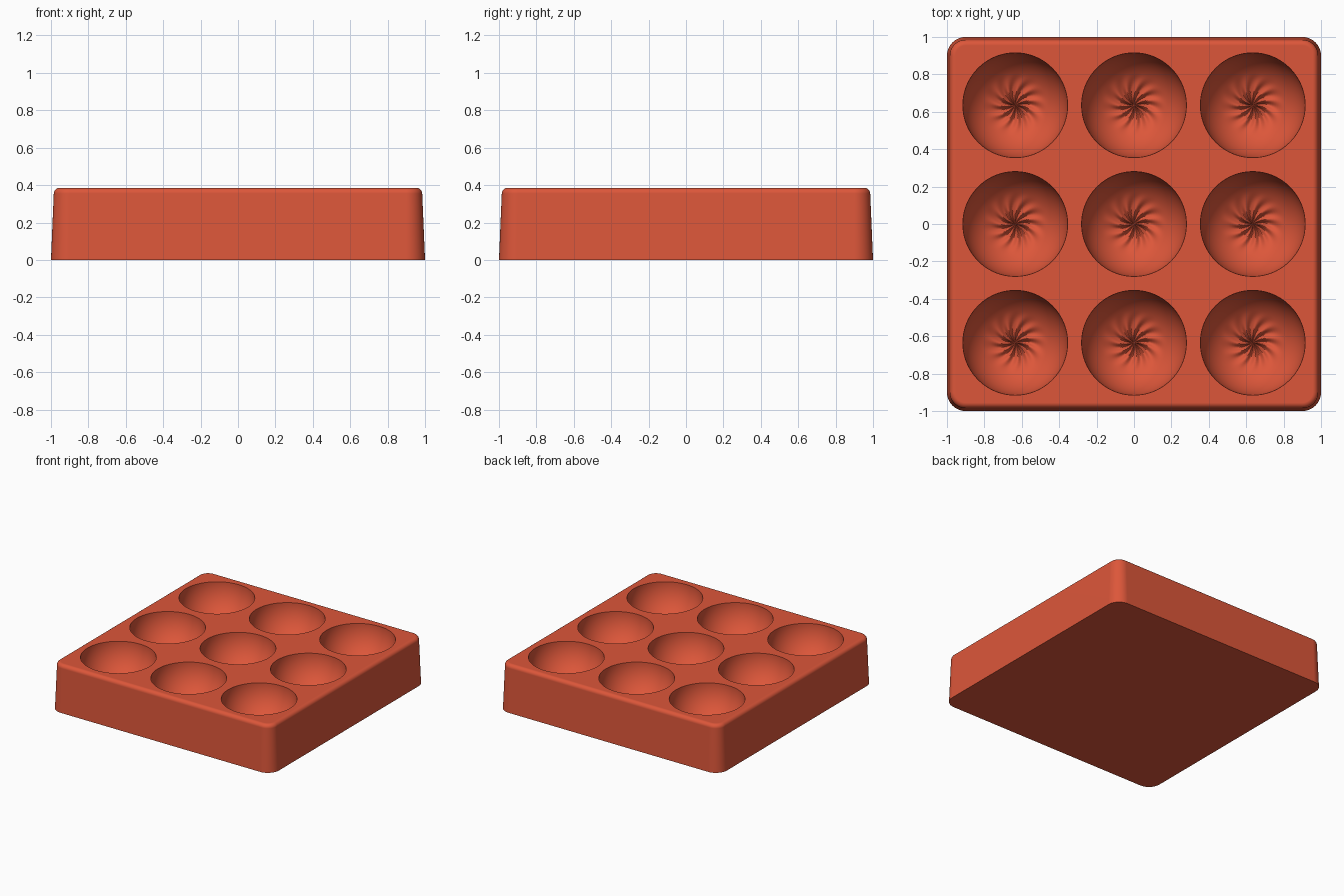
import bpy
import bmesh
import math

cube = bpy.data.objects.get("Cube")
if cube:
    bpy.data.objects.remove(cube, do_unlink=True)

HEIGHT = 0.385
BOWL_RADIUS = 0.28
SPACING = 0.635
BLADES = 11

red = bpy.data.materials.new("terracotta red")
red.use_nodes = True
color = (0.72, 0.094, 0.042, 1)
red.diffuse_color = color
red.node_tree.nodes["Principled BSDF"].inputs["Base Color"].default_value = color


def finish(bm, name):
    bmesh.ops.recalc_face_normals(bm, faces=bm.faces)
    mesh = bpy.data.meshes.new(name)
    bm.to_mesh(mesh)
    bm.free()
    mesh.materials.append(red)
    obj = bpy.data.objects.new(name, mesh)
    bpy.context.collection.objects.link(obj)
    return obj


def bridge(bm, a, b):
    for i in range(len(a)):
        j = (i + 1) % len(a)
        bm.faces.new((a[i], a[j], b[j], b[i]))


def rounded_ring(bm, half, radius, z, steps=10):
    verts = []
    for corner, (sx, sy) in enumerate([(1, 1), (-1, 1), (-1, -1), (1, -1)]):
        for i in range(steps + 1):
            a = (corner + i / steps) * math.pi / 2
            verts.append(bm.verts.new((sx * (half - radius) + radius * math.cos(a),
                                       sy * (half - radius) + radius * math.sin(a), z)))
    return verts


def swirl_depth(r, angle):
    # Curved ridges that fade out toward the bowl wall and the centre
    t = r / 0.17
    fade = math.sin(math.pi * t ** 0.7) ** 1.3 if 0 < t < 1 else 0
    return 0.011 * fade * math.cos(BLADES * (angle + 3.2 * r))


def add_bowl(bm, cx, cy, segments=132, rings=32):
    lid = 0.05
    loops = []
    for k in range(1, rings + 1):
        polar = k / rings * math.pi / 2
        r = BOWL_RADIUS * math.sin(polar)
        z = HEIGHT - BOWL_RADIUS * math.cos(polar)
        loop = []
        for i in range(segments):
            a = i / segments * math.tau
            loop.append(bm.verts.new((cx + r * math.cos(a), cy + r * math.sin(a),
                                      z + swirl_depth(r, a))))
        loops.append(loop)
    # Straight collar above the rim so the cut passes cleanly through the top
    loops.append([bm.verts.new((v.co.x, v.co.y, HEIGHT + lid)) for v in loops[-1]])
    for a, b in zip(loops, loops[1:]):
        bridge(bm, a, b)
    bm.faces.new(loops[-1])
    tip = bm.verts.new((cx, cy, HEIGHT - BOWL_RADIUS))
    for i in range(segments):
        bm.faces.new((tip, loops[0][i], loops[0][(i + 1) % segments]))


# Tapered block with rounded corners and a soft top edge
bm = bmesh.new()
soft = 0.03
profile = [(1.0, 0)]
for i in range(7):
    a = i / 6 * math.pi / 2
    profile.append((0.985 - soft * (1 - math.cos(a)), HEIGHT - soft * (1 - math.sin(a))))
loops = [rounded_ring(bm, h, h - 0.9, z) for h, z in profile]
for a, b in zip(loops, loops[1:]):
    bridge(bm, a, b)
bm.faces.new(loops[0])
bm.faces.new(loops[-1])
tray = finish(bm, "mold_tray")

# Nine swirled bowls cut from the block
bm = bmesh.new()
for row in (-1, 0, 1):
    for col in (-1, 0, 1):
        add_bowl(bm, col * SPACING, row * SPACING)
cutter = finish(bm, "bowl_cutter")
cutter.hide_render = True

bpy.ops.object.select_all(action='DESELECT')
bpy.context.view_layer.objects.active = tray
tray.select_set(True)
cut = tray.modifiers.new("bowls", 'BOOLEAN')
cut.operation = 'DIFFERENCE'
cut.solver = 'EXACT'
cut.object = cutter
bpy.ops.object.modifier_apply(modifier=cut.name)
bpy.data.objects.remove(cutter, do_unlink=True)

bpy.ops.object.shade_smooth_by_angle(angle=math.radians(40))
weighted = tray.modifiers.new("flat_top_shading", 'WEIGHTED_NORMAL')
weighted.keep_sharp = True
